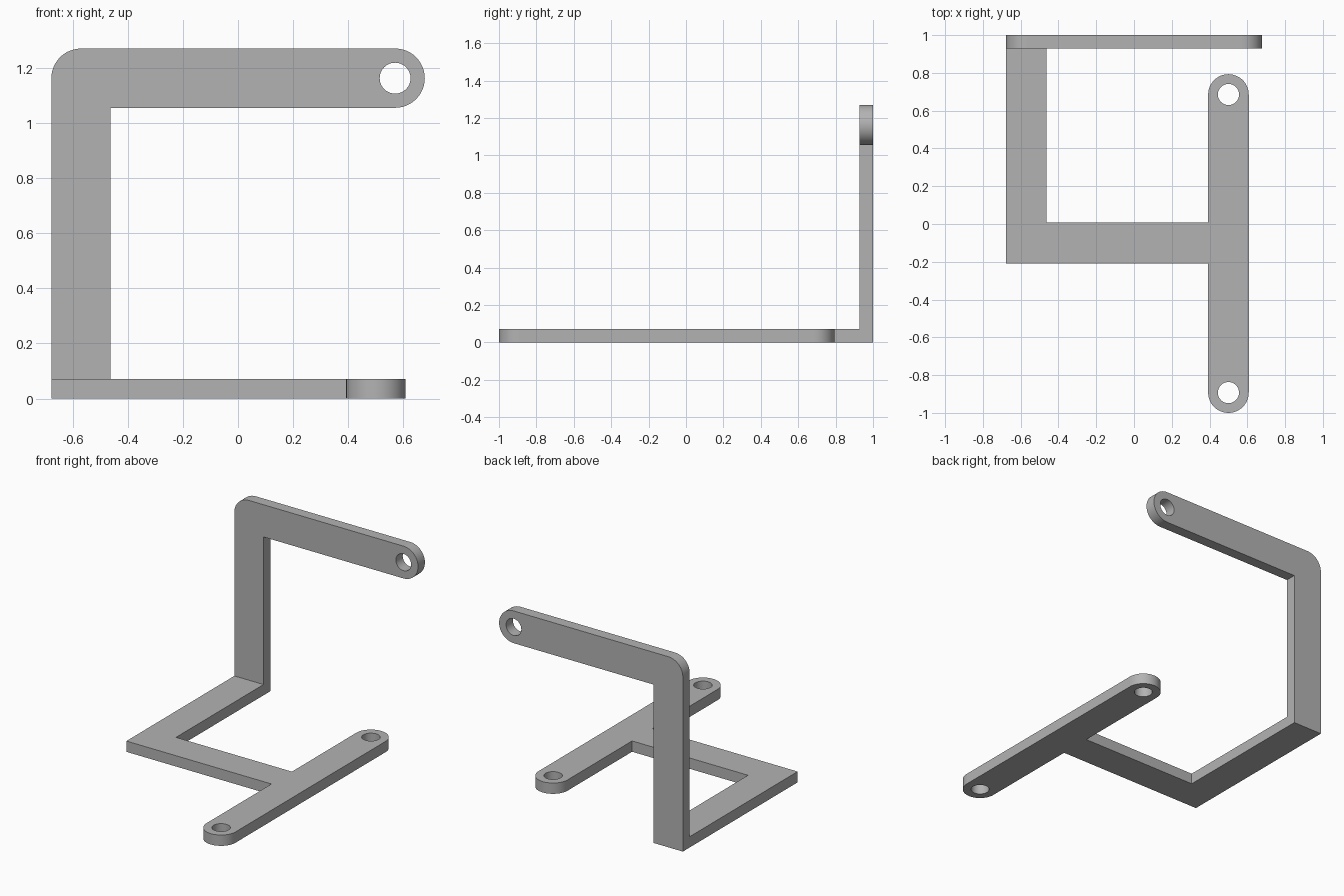
import bpy, bmesh
from math import sin, cos, pi, radians
from mathutils import Matrix, Vector

cube = bpy.data.objects.get("Cube")
if cube:
    bpy.data.objects.remove(cube, do_unlink=True)

THICK, WIDTH = 0.072, 0.215
R, HOLE = WIDTH / 2, 0.056
LEFT, BACK, FRONT, TOP = -0.677, 1.0, -1.0, 1.27
BAR_X, BAR_END = 0.5, 0.793
ARM_X, ARM_Z = 0.57, TOP - R
CROSS_Y = -0.208

grey = bpy.data.materials.new("bracket grey")
grey.use_nodes = True
grey.diffuse_color = (0.45, 0.45, 0.45, 1)
grey.node_tree.nodes["Principled BSDF"].inputs["Base Color"].default_value = (0.45, 0.45, 0.45, 1)


def arc(cx, cy, r, start, end, steps):
    """Points along an arc, angles in degrees."""
    angles = [radians(start + (end - start) * i / steps) for i in range(steps + 1)]
    return [(cx + r * cos(a), cy + r * sin(a)) for a in angles]


def prism(name, outline, low, high):
    """Solid made by raising a flat outline from low to high."""
    bm = bmesh.new()
    face = bm.faces.new([bm.verts.new((x, y, low)) for x, y in outline])
    raised = bmesh.ops.extrude_face_region(bm, geom=[face])["geom"]
    verts = [v for v in raised if isinstance(v, bmesh.types.BMVert)]
    bmesh.ops.translate(bm, verts=verts, vec=(0, 0, high - low))
    bmesh.ops.recalc_face_normals(bm, faces=bm.faces)
    mesh = bpy.data.meshes.new(name)
    bm.to_mesh(mesh)
    bm.free()
    mesh.materials.append(grey)
    obj = bpy.data.objects.new(name, mesh)
    bpy.context.collection.objects.link(obj)
    return obj


def combine(obj, other, operation):
    """Apply a boolean and discard the second solid."""
    mod = obj.modifiers.new("boolean", 'BOOLEAN')
    mod.operation, mod.solver, mod.object = operation, 'EXACT', other
    bpy.context.view_layer.objects.active = obj
    bpy.ops.object.modifier_apply(modifier=mod.name)
    bpy.data.objects.remove(other, do_unlink=True)


def drill(obj, x, y):
    circle = arc(x, y, HOLE, 0, 360, 48)[:-1]
    combine(obj, prism("hole_cutter", circle, -THICK, 2 * THICK), 'DIFFERENCE')


# Base: side strip, cross strip and round-ended bar in one plate
inner_x, cross_top = LEFT + WIDTH, CROSS_Y + WIDTH
base_outline = [(LEFT, BACK), (LEFT, CROSS_Y), (BAR_X - R, CROSS_Y)]
base_outline += arc(BAR_X, FRONT + R, R, 180, 360, 24)
base_outline += arc(BAR_X, BAR_END - R, R, 0, 180, 24)
base_outline += [(BAR_X - R, cross_top), (inner_x, cross_top), (inner_x, BACK)]
bracket = prism("bracket", base_outline, 0, THICK)
for hole_y in (FRONT + R, BAR_END - R):
    drill(bracket, BAR_X, hole_y)

# Upright and arm: drawn flat, then stood up against the back edge
arm_outline = [(LEFT, 0), (inner_x, 0), (inner_x, TOP - WIDTH)]
arm_outline += arc(ARM_X, ARM_Z, R, -90, 90, 24)
arm_outline += arc(LEFT + R, ARM_Z, R, 90, 180, 12)
upright = prism("upright_arm", arm_outline, 0, THICK)
drill(upright, ARM_X, ARM_Z)
upright.data.transform(Matrix.Translation(Vector((0, BACK, 0))) @ Matrix.Rotation(pi / 2, 4, 'X'))
combine(bracket, upright, 'UNION')

# Clean the joint, then smooth only the narrow faces of the rounded walls
bm = bmesh.new()
bm.from_mesh(bracket.data)
bmesh.ops.remove_doubles(bm, verts=bm.verts, dist=0.0001)
bmesh.ops.dissolve_limit(bm, angle_limit=radians(0.5), verts=bm.verts, edges=bm.edges)
bm.to_mesh(bracket.data)
bm.free()
bpy.ops.object.select_all(action='DESELECT')
bracket.select_set(True)
bpy.context.view_layer.objects.active = bracket
bpy.ops.object.shade_smooth_by_angle(angle=radians(30))
for poly in bracket.data.polygons:
    poly.use_smooth = poly.area < 0.003
